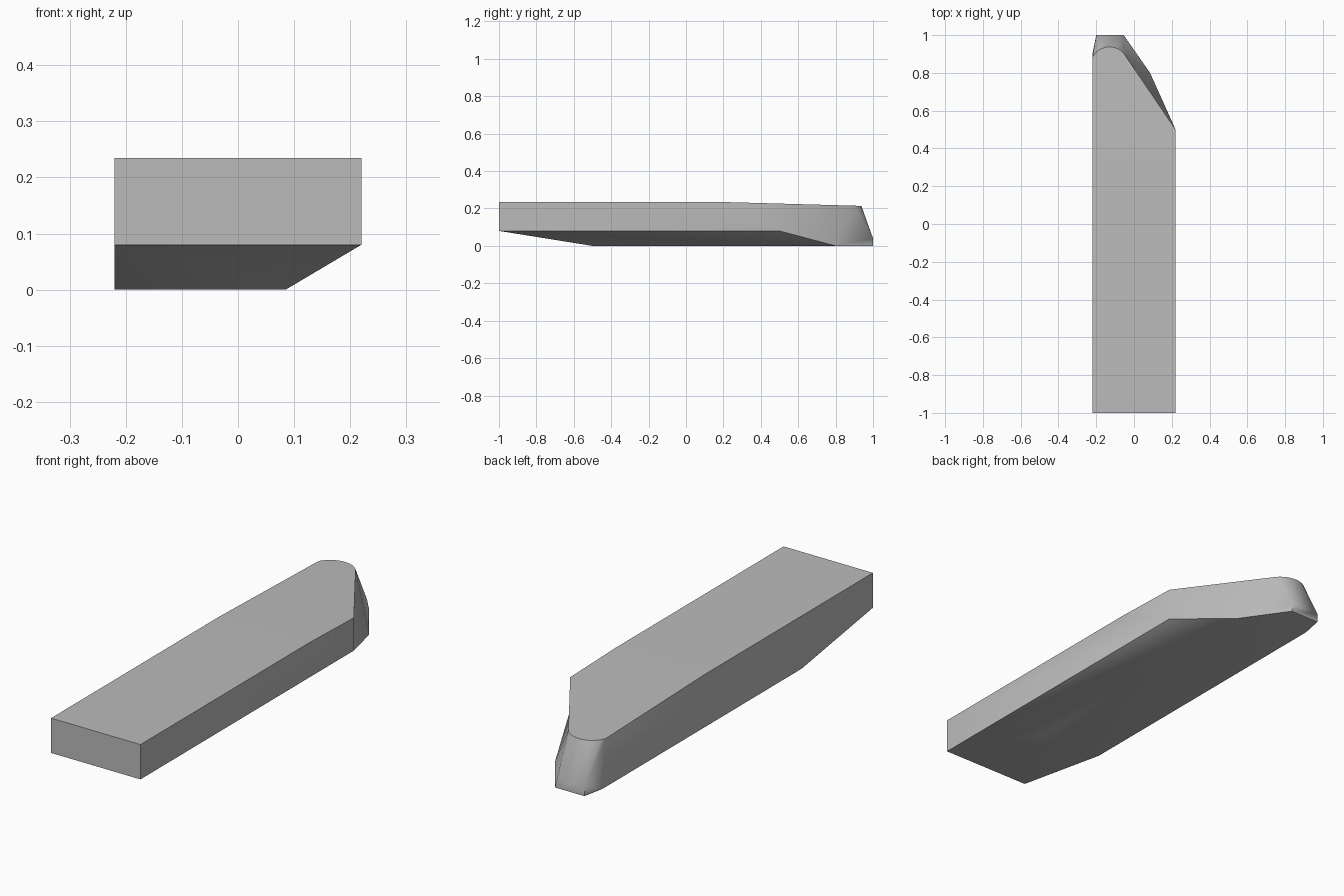
import bpy, bmesh
from math import radians, cos, sin

cube = bpy.data.objects.get("Cube")
if cube:
    bpy.data.objects.remove(cube, do_unlink=True)

HALF = 0.22        # half width
RIM = 0.08         # height of the lower rim
TOP = 0.235        # height of the flat deck
BEND = 0.18        # where the deck starts to dip


def deck(x, y):
    """Point on the deck, which dips gently towards the tip."""
    return (x, y, TOP - 0.028 * max(0, y - BEND))


bm = bmesh.new()
v = bm.verts.new


def face(*verts):
    bm.faces.new(verts)


# Deck outline: straight sides and a rounded tip
A, B = v(deck(-HALF, -1)), v(deck(HALF, -1))
C, E = v(deck(HALF, BEND)), v(deck(-HALF, BEND))
D = v(deck(HALF, 0.5))
steps = 12
arc = []
for k in range(steps + 1):
    t = radians(35 + 119 * k / steps)
    arc.append(v(deck(-0.13 + 0.1 * cos(t), 0.838 + 0.1 * sin(t))))
mid = steps // 2

# Lower rim, underside and blunt toe
a, b = v((-HALF, -1, RIM)), v((HALF, -1, RIM))
d = v((HALF, 0.5, RIM))
i, j = v((-HALF, -0.5, 0)), v((0.085, -0.5, 0))
e = v((0.085, 0.8, 0))
f, g, h = v((-0.055, 1, 0)), v((-0.2, 1, 0)), v((-HALF, 0.9, 0))
f2, g2 = v((-0.065, 1, 0.04)), v((-0.2, 1, 0.04))

# Deck
face(A, B, C, E)
face(E, C, D, *arc)

# Front, long sides and slanted side
face(a, b, B, A)
face(b, d, D, C, B)
face(a, A, E, arc[-1], h, i)
face(d, e, arc[0], D)

# Tip walls, fanned from the toe up to the rounded deck
face(e, f, f2, arc[0])
for k in range(steps):
    face(f2 if k < mid else g2, arc[k + 1], arc[k])
face(f2, g2, arc[mid])
face(f, g, g2, f2)
face(g, h, g2)
face(g2, h, arc[-1])

# Front ramp, side chamfer and flat underside
face(a, i, j, b)
face(b, j, e, d)
face(j, i, h, g, f, e)

bmesh.ops.recalc_face_normals(bm, faces=bm.faces[:])
mesh = bpy.data.meshes.new("slab")
bm.to_mesh(mesh)
bm.free()

grey = bpy.data.materials.new("plain grey")
grey.use_nodes = True
colour = (0.5, 0.5, 0.5, 1)
grey.diffuse_color = colour
grey.node_tree.nodes["Principled BSDF"].inputs["Base Color"].default_value = colour
mesh.materials.append(grey)

slab = bpy.data.objects.new("slab", mesh)
bpy.context.collection.objects.link(slab)
bpy.context.view_layer.objects.active = slab
slab.select_set(True)
bpy.ops.object.shade_smooth_by_angle(angle=radians(42))
